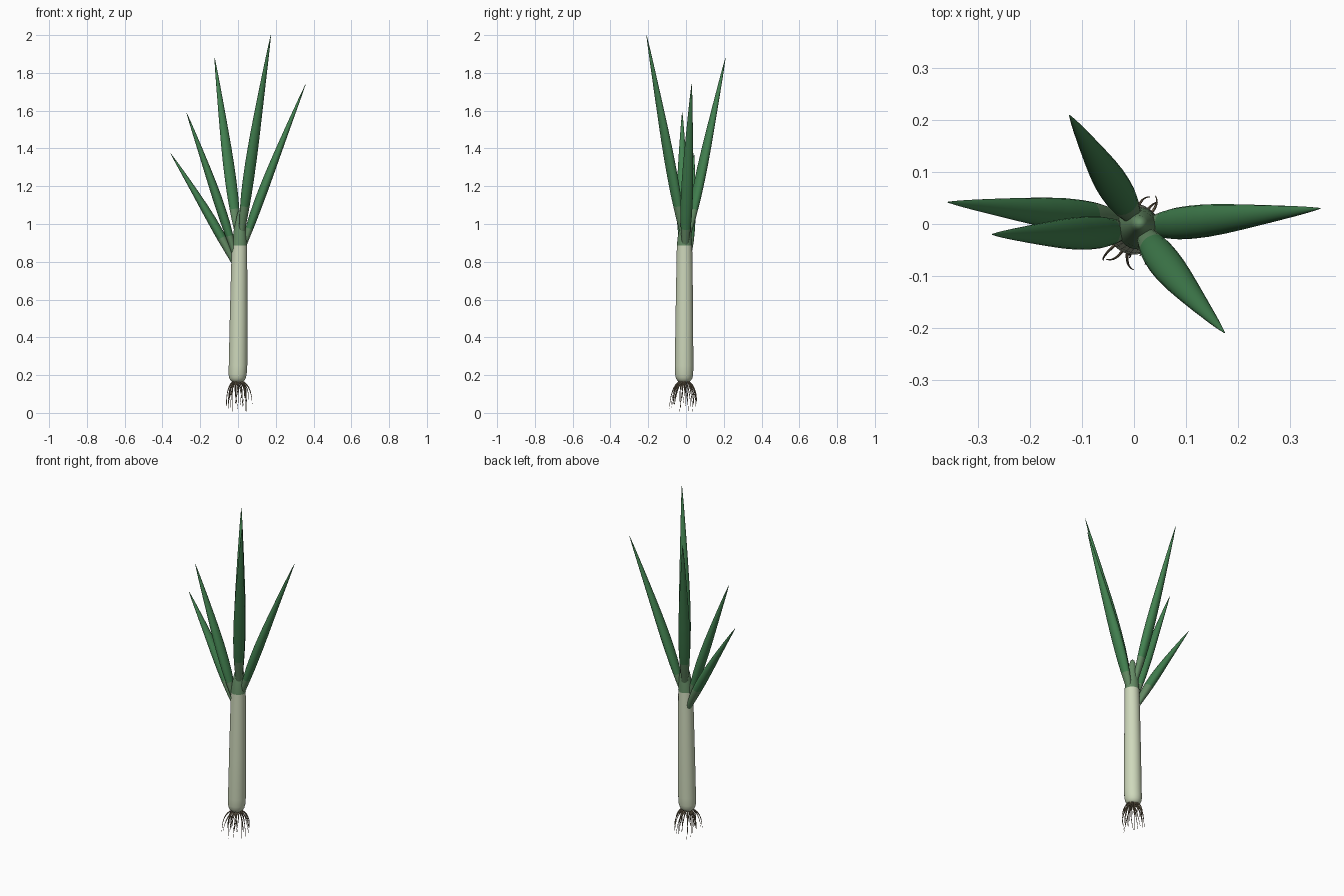
import bpy, bmesh, math, random
from mathutils import Vector

if "Cube" in bpy.data.objects:
    bpy.data.objects.remove(bpy.data.objects["Cube"])

random.seed(4)


def material(name, rgb):
    m = bpy.data.materials.new(name)
    m.diffuse_color = (*rgb, 1)
    m.use_nodes = True
    m.node_tree.nodes["Principled BSDF"].inputs["Base Color"].default_value = m.diffuse_color
    return m


PALE = material("pale_stalk", (0.62, 0.69, 0.50))
SHEATH = material("soft_green", (0.13, 0.26, 0.13))
LEAF = material("leaf_green", (0.055, 0.22, 0.08))
ROOT = material("root_brown", (0.24, 0.19, 0.12))


def lerp_table(table, t):
    """Smoothly interpolate (t, value) pairs."""
    for (a, va), (b, vb) in zip(table, table[1:]):
        if t <= b:
            f = (t - a) / (b - a)
            return va + (vb - va) * f
    return table[-1][1]


def tube(bm, rings, sides, mat_rule=lambda i: 0):
    """Skin rings of (centre, side axis, thickness axis) and cap both ends."""
    loops = []
    for c, u, v in rings:
        loops.append([bm.verts.new(c + u * math.cos(k * math.tau / sides)
                                   + v * math.sin(k * math.tau / sides))
                      for k in range(sides)])
    for i, (a, b) in enumerate(zip(loops, loops[1:])):
        for k in range(sides):
            n = (k + 1) % sides
            bm.faces.new((a[k], a[n], b[n], b[k])).material_index = mat_rule(i)
    bm.faces.new(loops[0][::-1]).material_index = mat_rule(0)
    bm.faces.new(loops[-1]).material_index = mat_rule(len(loops) - 2)


def finish(name, bm, mats):
    bmesh.ops.recalc_face_normals(bm, faces=bm.faces)
    me = bpy.data.meshes.new(name)
    bm.to_mesh(me)
    bm.free()
    for m in mats:
        me.materials.append(m)
    ob = bpy.data.objects.new(name, me)
    bpy.context.collection.objects.link(ob)
    bpy.context.view_layer.objects.active = ob
    ob.select_set(True)
    bpy.ops.object.shade_smooth_by_angle(angle=math.radians(50))
    ob.select_set(False)


def upright(name, profile, mat, sides=32):
    """Round upright part from (x, y, z, radius) rows."""
    bm = bmesh.new()
    tube(bm, [(Vector((x, y, z)), Vector((r, 0, 0)), Vector((0, r, 0)))
              for x, y, z, r in profile], sides)
    finish(name, bm, [mat])


# Stalk, root plate and central sheath
upright("stalk", [(-.003, -.01, .165, .028), (-.003, -.01, .172, .037),
                  (-.003, -.01, .185, .044), (-.002, -.01, .205, .048),
                  (0, -.01, .25, .049), (.003, -.009, .5, .0465),
                  (.006, -.008, .75, .043), (.008, -.008, .885, .0405)], PALE)
upright("root_plate", [(-.003, -.01, .155, .018), (-.003, -.01, .16, .026),
                       (-.003, -.01, .168, .030)], ROOT)
upright("sheath", [(.008, -.008, .885, .0408), (.009, -.007, .93, .037),
                   (.010, -.004, .98, .030), (.011, -.002, 1.02, .022),
                   (.011, 0, 1.05, .016), (.011, 0, 1.065, .011),
                   (.011, 0, 1.072, .004)], SHEATH)

# Leaves: plump tapering blades with a soft green foot
WIDTH = [(0, .016), (.08, .020), (.18, .0255), (.3, .0305), (.4, .032),
         (.5, .0315), (.6, .0285), (.7, .0235), (.8, .0175), (.9, .0105),
         (.96, .0055), (1, .001)]


def leaf(name, p0, p1, p2, foot):
    p0, p1, p2 = map(Vector, (p0, p1, p2))
    side = Vector((-(p2 - p0).y, (p2 - p0).x, 0)).normalized()
    n, rings = 36, []
    for i in range(n + 1):
        t = i / n
        c = p0 * (1 - t) ** 2 + p1 * 2 * t * (1 - t) + p2 * t * t
        tan = ((p1 - p0) * (1 - t) + (p2 - p1) * t).normalized()
        w = lerp_table(WIDTH, t)
        rings.append((c, side * w, tan.cross(side) * w * .78))
    bm = bmesh.new()
    tube(bm, rings, 20,
         lambda i: 0 if rings[i + 1][0].z <= foot else 1)
    finish(name, bm, [SHEATH, LEAF])


leaf("leaf_front", (.02, -.018, .95), (.045, -.065, 1.22), (.174, -.209, 2.0), 1.10)
leaf("leaf_back", (0, .012, .94), (-.035, .065, 1.20), (-.124, .209, 1.88), 1.09)
leaf("leaf_right", (.03, -.004, .88), (.085, 0, 1.08), (.358, .03, 1.74), 0.99)
leaf("leaf_left_upper", (-.018, -.012, .84), (-.075, -.02, 1.06), (-.273, -.02, 1.59), 0.95)
leaf("leaf_left_lower", (-.020, .002, .79), (-.085, .015, .95), (-.358, .042, 1.375), 0.93)

# Roots: thin drooping threads fanning out of the root plate
bm = bmesh.new()
count = 24
for k in range(count):
    a = k * math.tau / count + random.uniform(-.12, .12)
    out = Vector((math.cos(a), math.sin(a), 0))
    swirl = Vector((-out.y, out.x, 0)) * random.uniform(-.025, .025)
    start = Vector((-.002, -.012, .166)) + out * random.uniform(.01, .026)
    reach = random.uniform(.03, .058)
    low = 0 if k == 0 else random.uniform(.005, .06)
    mid = start + out * reach * .95 + Vector((0, 0, -.02))
    end = start + out * reach + swirl
    end.z = low
    rings = []
    for i in range(11):
        t = i / 10
        c = start * (1 - t) ** 2 + mid * 2 * t * (1 - t) + end * t * t
        tan = ((mid - start) * (1 - t) + (end - mid) * t).normalized()
        u = tan.cross(Vector((-out.y, out.x, 0))).normalized()
        r = .0034 * (1 - t) + .0008
        rings.append((c, u * r, tan.cross(u) * r))
    tube(bm, rings, 6)
finish("roots", bm, [ROOT])
